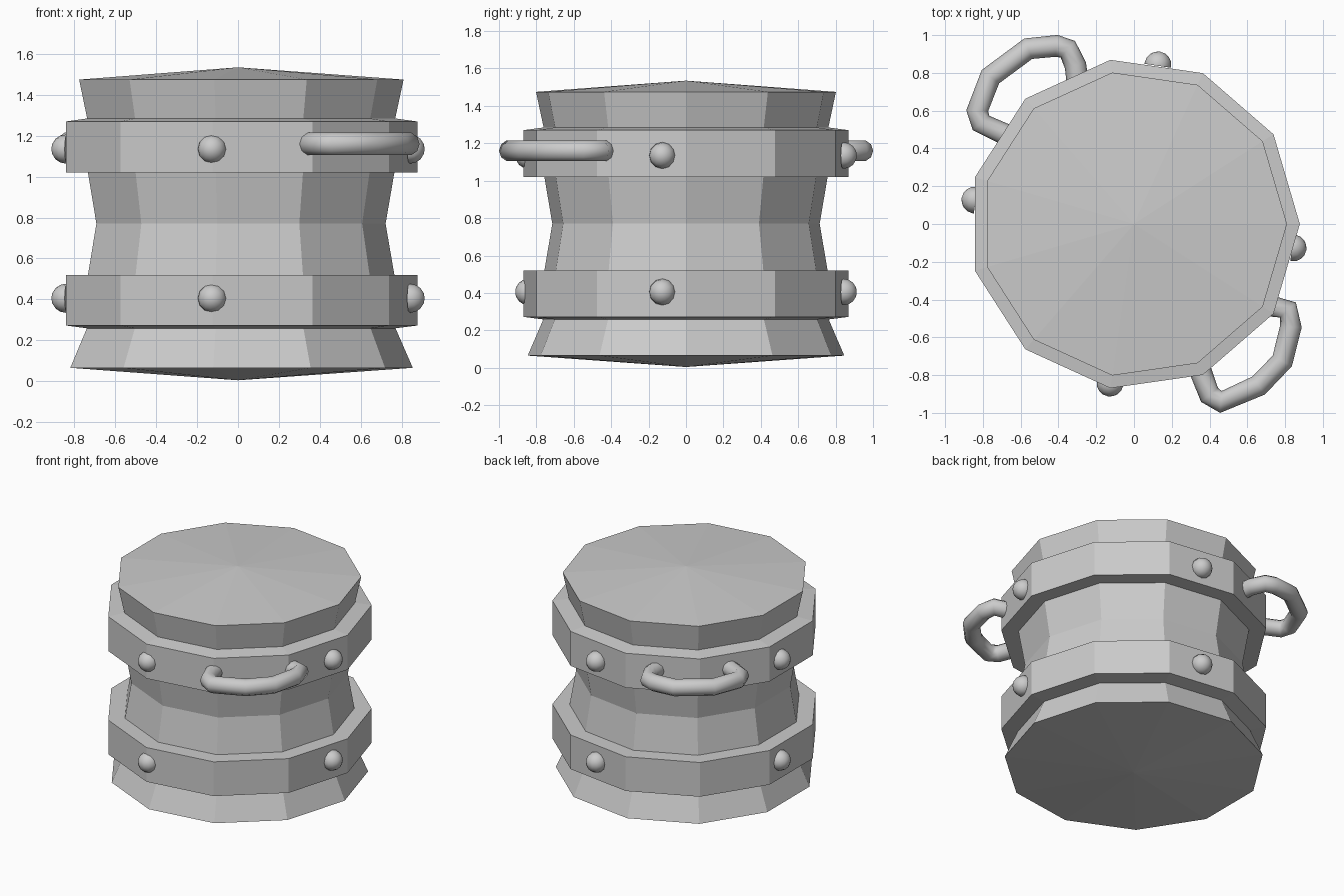
import bpy, bmesh
from math import cos, sin, pi, atan2
from mathutils import Matrix, Vector

if "Cube" in bpy.data.objects:
    bpy.data.objects.remove(bpy.data.objects["Cube"])

SIDES = 11


def finish(bm, name, smooth=False):
    bmesh.ops.recalc_face_normals(bm, faces=bm.faces)
    me = bpy.data.meshes.new(name)
    bm.to_mesh(me)
    bm.free()
    for p in me.polygons:
        p.use_smooth = smooth
    ob = bpy.data.objects.new(name, me)
    bpy.context.collection.objects.link(ob)
    return ob


def lathe(name, profile, closed=False):
    """Revolve (radius, z) points in SIDES steps; radius 0 makes an apex."""
    bm = bmesh.new()
    rings = []
    for r, z in profile:
        n = SIDES if r > 0 else 1
        rings.append([bm.verts.new((r * cos(2 * pi * i / SIDES),
                                    r * sin(2 * pi * i / SIDES), z)) for i in range(n)])
    pairs = list(zip(rings, rings[1:]))
    if closed:
        pairs.append((rings[-1], rings[0]))
    for a, b in pairs:
        for i in range(SIDES):
            j = (i + 1) % SIDES
            quad = [a[i % len(a)], a[j % len(a)], b[j % len(b)], b[i % len(b)]]
            bm.faces.new(list(dict.fromkeys(quad)))
    return finish(bm, name)


# Waisted body with shallow conical ends
lathe("drum_body", [(0, 0.004), (0.855, 0.065), (0.77, 0.26), (0.765, 0.52), (0.722, 0.77),
                    (0.765, 1.02), (0.768, 1.28), (0.81, 1.475), (0, 1.535)])

# Two straps around the body
lathe("lower_band", [(0.76, 0.257), (0.878, 0.272), (0.878, 0.52), (0.75, 0.52)], True)
lathe("upper_band", [(0.75, 1.02), (0.878, 1.02), (0.878, 1.27), (0.76, 1.286)], True)


# Half-dome rivets, four on each band
def rivet(name, k, z):
    bm = bmesh.new()
    bmesh.ops.create_uvsphere(bm, u_segments=12, v_segments=8, radius=0.071)
    bmesh.ops.bisect_plane(bm, geom=bm.verts[:] + bm.edges[:] + bm.faces[:],
                           plane_co=(0, 0, -0.005), plane_no=(0, 0, 1), clear_inner=True)
    bmesh.ops.holes_fill(bm, edges=[e for e in bm.edges if e.is_boundary])
    ang = atan2(-0.127, 0.845) + k * pi / 2
    mat = (Matrix.Rotation(ang, 4, 'Z') @ Matrix.Translation((0.852, 0, z))
           @ Matrix.Rotation(pi / 2, 4, 'Y'))
    bm.transform(mat)
    ob = finish(bm, name, True)
    bpy.context.view_layer.objects.active = ob
    ob.select_set(True)
    bpy.ops.object.shade_smooth_by_angle(angle=0.7)
    ob.select_set(False)


for label, z in (("lower", 0.405), ("upper", 1.135)):
    for k in range(4):
        rivet(f"{label}_rivet_{k + 1}", k, z)


# Carrying handles: bent tubes set into the upper band
def handle(name, path):
    cu = bpy.data.curves.new(name, 'CURVE')
    cu.dimensions = '3D'
    cu.bevel_depth = 0.058
    cu.bevel_resolution = 3
    cu.use_fill_caps = True
    sp = cu.splines.new('POLY')
    sp.points.add(len(path) - 1)
    for p, (x, y) in zip(sp.points, path):
        p.co = (x, y, 1.16, 1)
    sp.use_smooth = True
    ob = bpy.data.objects.new(name, cu)
    bpy.context.collection.objects.link(ob)
    ob.select_set(True)
    bpy.context.view_layer.objects.active = ob
    bpy.ops.object.convert(target='MESH')
    bpy.context.object.select_set(False)


handle("front_right_handle", [(0.34, -0.74), (0.36, -0.80), (0.40, -0.905), (0.46, -0.942),
                              (0.66, -0.855), (0.785, -0.725), (0.83, -0.545),
                              (0.815, -0.455), (0.70, -0.43)])
handle("back_left_handle", [(-0.30, 0.76), (-0.31, 0.84), (-0.35, 0.925), (-0.41, 0.943),
                            (-0.56, 0.928), (-0.76, 0.78), (-0.83, 0.60),
                            (-0.81, 0.535), (-0.65, 0.46)])
